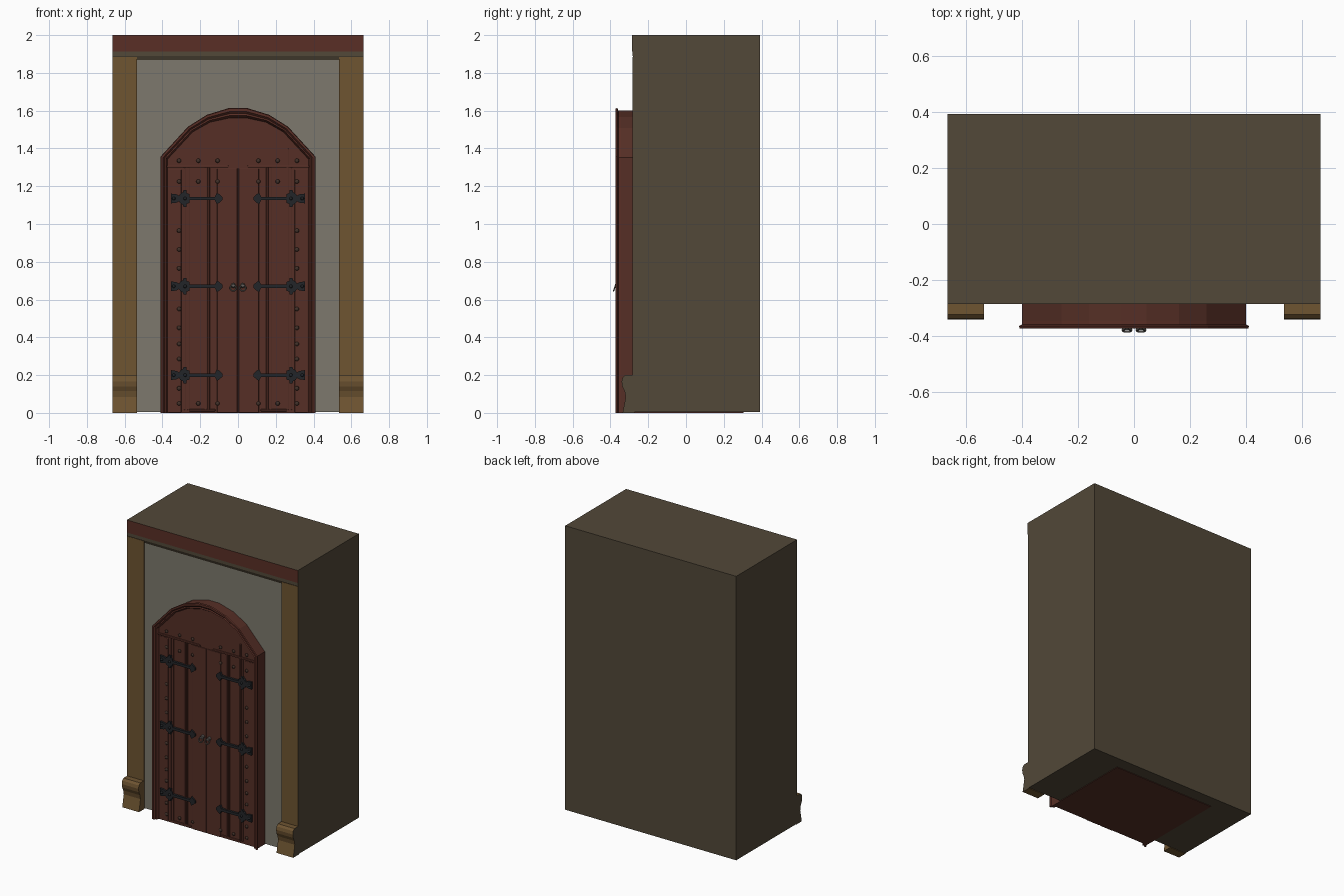
import bpy, bmesh, math
from mathutils import Matrix, Vector

cube = bpy.data.objects.get("Cube")
if cube:
    bpy.data.objects.remove(cube, do_unlink=True)


def material(name, *rgb):
    m = bpy.data.materials.new(name)
    m.use_nodes = True
    m.diffuse_color = (*rgb, 1)
    m.node_tree.nodes["Principled BSDF"].inputs["Base Color"].default_value = (*rgb, 1)
    return m


STONE = material("dark brown stone", .084, .065, .040)
PLASTER = material("grey plaster", .205, .191, .153)
OCHRE = material("ochre stone", .156, .089, .031)
RED = material("red wood", .102, .028, .019)
LEAF = material("door wood", .092, .028, .019)
IRON = material("black iron", .016, .018, .021)
STUD = material("dull stud metal", .052, .030, .022)
STEEL = material("grey metal", .13, .12, .11)


def finish(name, bm, mats, rule=None, smooth=False):
    """Turn a bmesh into an object; rule(normal) picks the material slot."""
    bmesh.ops.recalc_face_normals(bm, faces=bm.faces)
    bm.normal_update()
    for f in bm.faces:
        f.smooth = smooth
        if rule:
            f.material_index = int(rule(f.normal))
    me = bpy.data.meshes.new(name)
    bm.to_mesh(me)
    bm.free()
    for m in mats:
        me.materials.append(m)
    ob = bpy.data.objects.new(name, me)
    bpy.context.collection.objects.link(ob)
    return ob


def prism(name, pts, axis, a, b, mats, rule=None):
    """Extrude a flat outline: (y, z) points along x, or (x, z) points along y."""
    bm = bmesh.new()
    place = (lambda p, t: (t, *p)) if axis == "x" else (lambda p, t: (p[0], t, p[1]))
    lo, hi = ([bm.verts.new(place(p, t)) for p in pts] for t in (a, b))
    bm.faces.new(lo)
    bm.faces.new(hi)
    for i in range(len(pts)):
        j = (i + 1) % len(pts)
        bm.faces.new((lo[i], lo[j], hi[j], hi[i]))
    return finish(name, bm, mats, rule)


def rect(a, b, c, d):
    return [(a, c), (b, c), (b, d), (a, d)]


def side_name(s):
    return "left" if s > 0 else "right"


W, FRONT, WALL, BACK = .665, -.282, -.272, .392

# Main block, with the plaster wall on its front
prism("wall_block", rect(WALL, BACK, .004, 2), "x", -W, W, [STONE, PLASTER],
      lambda n: n.y < -.9)

# Lintel beam and the sloped moulding under it
prism("lintel", rect(FRONT - .003, WALL, 1.912, 2), "x", -W, W, [STONE, RED],
      lambda n: n.y < -.9)
prism("lintel_moulding", [(WALL, 1.868), (FRONT, 1.89), (FRONT, 1.912), (WALL, 1.912)],
      "x", -W, W, [STONE])

# Pillars with scrolled feet
foot = [(WALL, 0), (-.336, 0), (-.328, .04), (-.319, .085), (-.325, .115), (-.337, .14),
        (-.341, .165), (-.336, .187), (-.322, .2), (WALL, .2)]
for s in (-1, 1):
    inner_face = lambda n: n.x * s < .9
    prism(side_name(s) + "_pillar", rect(FRONT, WALL, .1, 1.885), "x", s * .535, s * W,
          [STONE, OCHRE], inner_face)
    prism(side_name(s) + "_pillar_foot", foot, "x", s * .535, s * W,
          [STONE, OCHRE], inner_face)


# Arched outline of the door, moved inwards by o
def arch(o):
    t = o / .036
    half = [(.41 - o, 0), (.41 - o, 1.357 - .012 * t), (.265 - .024 * t, 1.515 - .026 * t),
            (.165 - .016 * t, 1.578 - .037 * t), (.045 - .004 * t, 1.615 - .05 * t)]
    return half + [(-x, z) for x, z in reversed(half)]


LEAF_Y = -.345
prism("door_body", arch(.011), "y", .305, LEAF_Y, [LEAF])

# Moulded frame: a profile lofted round the arch
profile = [(.011, LEAF_Y), (.011, -.358), (0, -.364), (.003, -.372), (.014, -.372),
           (.022, -.362), (.029, -.366), (.038, LEAF_Y)]
bm = bmesh.new()
loops = [[bm.verts.new((x, y, z)) for x, z in arch(o)] for o, y in profile]
for k, lo in enumerate(loops):
    hi = loops[(k + 1) % len(loops)]
    for i in range(len(lo) - 1):
        bm.faces.new((lo[i], lo[i + 1], hi[i + 1], hi[i]))
for end in (0, -1):
    bm.faces.new([lp[end] for lp in loops])
finish("door_frame", bm, [RED])


# Raised planks, narrow battens and rails on each leaf
def raised(name, x0, x1, z0, z1, h, bevel=.004):
    ob = prism(name, rect(x0, x1, z0, z1), "y", LEAF_Y + .01, LEAF_Y - h, [LEAF])
    mod = ob.modifiers.new("Bevel", "BEVEL")
    mod.width = bevel
    mod.segments = 2


for s in (-1, 1):
    n = side_name(s)
    for i, (c, w, top) in enumerate([(.28, .006, 1.3), (.262, .006, 1.4 if s > 0 else 1.3),
                                     (.172, .006, 1.3), (.155, .006, 1.3)]):
        raised(f"{n}_batten_{i}", s * c - w, s * c + w, .015, top, .008)
    raised(n + "_middle_plank", *sorted((s * .003, s * .11)), 0, 1.295, .006)
    raised(n + "_rail", *sorted((s * .05, s * .376)), 1.298, 1.31, .01)
    raised(n + "_outer_plank", *sorted((s * .30, s * .372)), 0, 1.29, .003)
    raised(n + "_bottom_rail", *sorted((s * .12, s * .26)), .008, .02, .007)

# Strap hinges: square plate, cross boss, bar and arrow tip
strap = [(.355, .026), (.325, .022), (.312, .014), (.305, .026), (.292, .032), (.288, .044),
         (.272, .044), (.272, .028), (.258, .024), (.258, .009), (.122, .009), (.112, .03),
         (.1, .024), (.082, .008)]
outline = strap + [(x, -z) for x, z in reversed(strap)]
for s in (-1, 1):
    for i, z in enumerate((.2, .67, 1.135)):
        prism(f"{side_name(s)}_hinge_{i}", [(s * x, z + dz) for x, dz in outline],
              "y", LEAF_Y, -.361, [IRON])
        bm = bmesh.new()
        for x in (.34, .28):
            bmesh.ops.create_uvsphere(bm, u_segments=8, v_segments=6, radius=.009,
                                      matrix=Matrix.Translation((s * x, -.361, z)))
        finish(f"{side_name(s)}_hinge_{i}_rivets", bm, [IRON], smooth=True)

# Studs
spots = [(x, z) for z in (.05, 1.225, 1.335) for x in (.312, .21, .108)]
spots += [(.312, z) for z in (.13, .285, .365, .45, .55, .765, .865, .965)]
bm = bmesh.new()
for s in (-1, 1):
    for x, z in spots:
        m = Matrix.Translation((s * x, LEAF_Y - .004, z)) @ Matrix.Diagonal((1, .7, 1, 1))
        bmesh.ops.create_uvsphere(bm, u_segments=8, v_segments=6, radius=.0115, matrix=m)
finish("studs", bm, [STUD], smooth=True)

# Ring handles hanging from small bosses
for s in (-1, 1):
    n = side_name(s)
    bpy.ops.mesh.primitive_torus_add(major_radius=.016, minor_radius=.004, major_segments=16,
                                     minor_segments=6, location=(s * .025, -.378, .661),
                                     rotation=(math.radians(70), 0, 0))
    ring = bpy.context.object
    ring.name = n + "_ring_handle"
    ring.data.materials.append(STEEL)
    bpy.ops.object.shade_smooth()
    bm = bmesh.new()
    bmesh.ops.create_cone(bm, cap_ends=True, segments=10, radius1=.014, radius2=.008, depth=.03,
                          matrix=Matrix.Translation((s * .025, -.362, .674))
                          @ Matrix.Rotation(math.pi / 2, 4, "X"))
    finish(n + "_handle_boss", bm, [STEEL])
